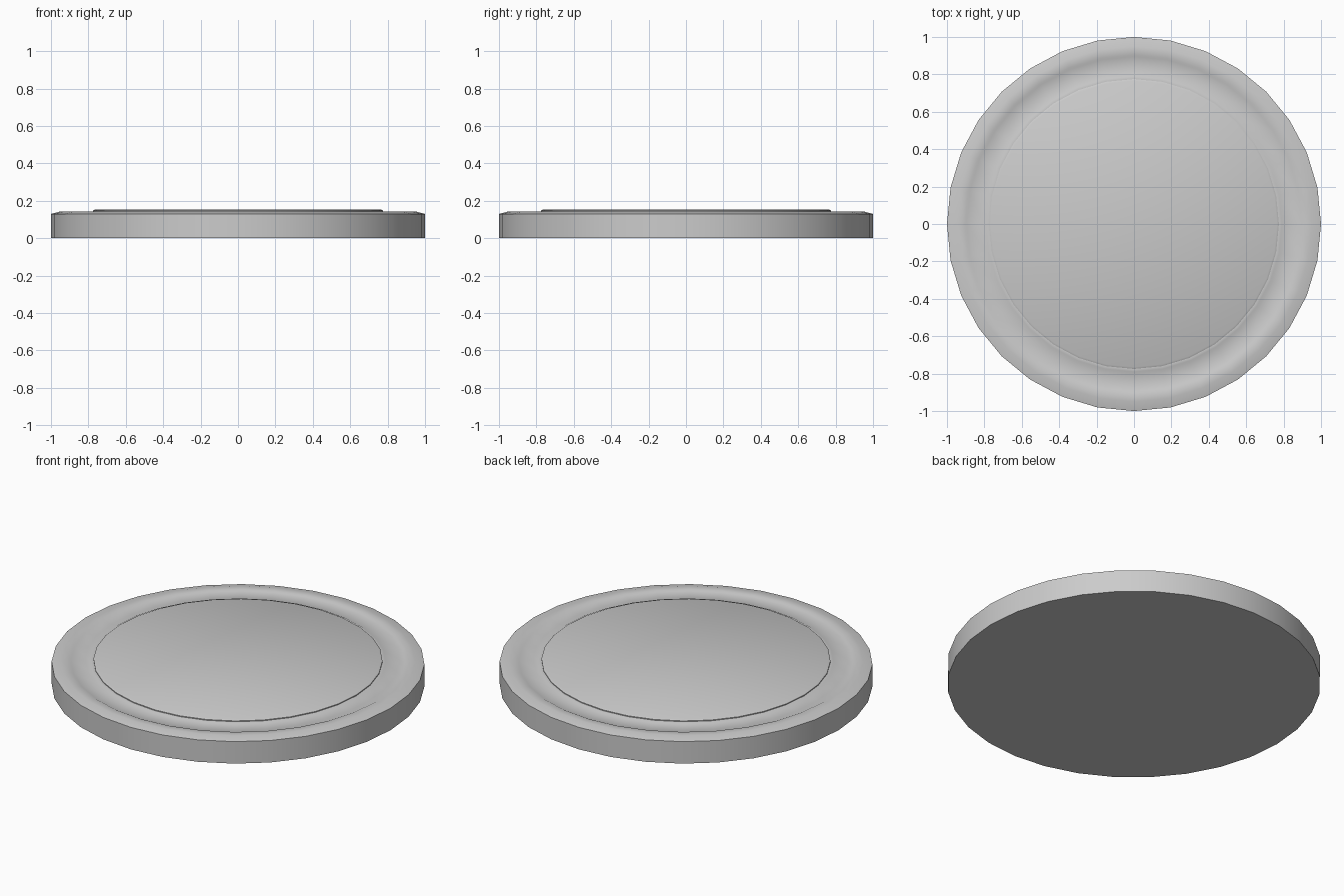
import bpy, bmesh
from math import cos, sin, pi, radians

if "Cube" in bpy.data.objects:
    bpy.data.objects.remove(bpy.data.objects["Cube"])

SIDES = 32


def lathe(name, profile):
    """Closed solid turned from (radius, height) points, bottom to top."""
    bm = bmesh.new()
    rings = [[bm.verts.new((r * cos(2 * pi * i / SIDES), r * sin(2 * pi * i / SIDES), z))
              for i in range(SIDES)] for r, z in profile]
    for low, high in zip(rings, rings[1:]):
        for i in range(SIDES):
            j = (i + 1) % SIDES
            bm.faces.new((low[i], low[j], high[j], high[i]))
    bm.faces.new(rings[0][::-1])
    bm.faces.new(rings[-1])
    mesh = bpy.data.meshes.new(name)
    bm.to_mesh(mesh)
    bm.free()
    obj = bpy.data.objects.new(name, mesh)
    bpy.context.collection.objects.link(obj)
    bpy.ops.object.select_all(action='DESELECT')
    obj.select_set(True)
    bpy.context.view_layer.objects.active = obj
    bpy.ops.object.shade_smooth_by_angle(angle=radians(30))
    return obj


# round base with chamfered rim, shallow ring groove and raised centre disc
lathe("round_base", [
    (1.0, 0.0), (1.0, 0.13),
    (0.95, 0.143),                    # rim chamfer
    (0.905, 0.143), (0.895, 0.138),   # groove outer step
    (0.80, 0.138), (0.79, 0.143),     # groove inner step
    (0.775, 0.143), (0.775, 0.148),   # raised disc side
    (0.765, 0.153),                   # raised disc bevel
])
